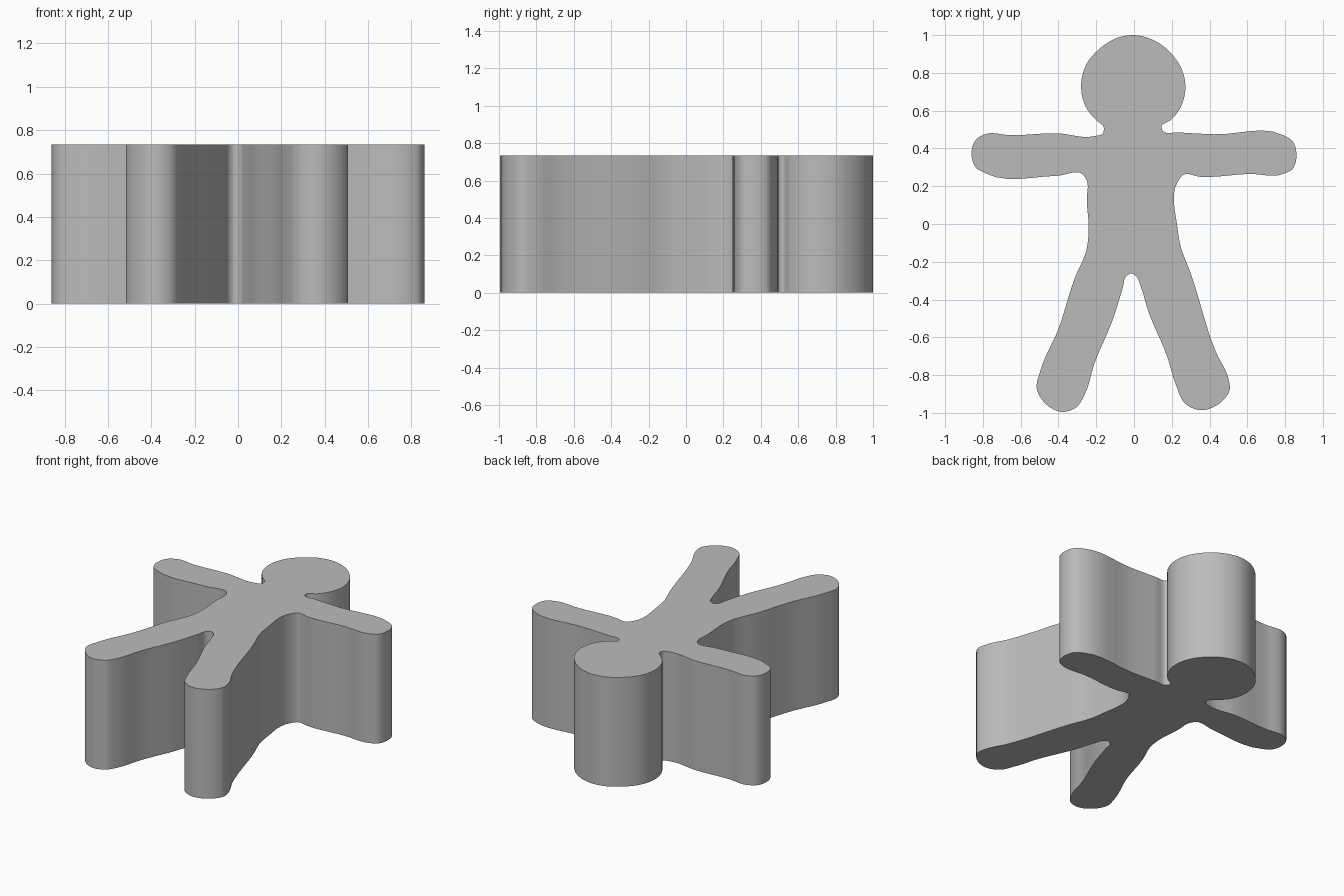
import bpy, bmesh
from mathutils import Vector

if "Cube" in bpy.data.objects:
    bpy.data.objects.remove(bpy.data.objects["Cube"])

HEIGHT = 0.735
STEPS = 6  # samples between neighbouring outline points

# Outline sections, clockwise from the top of the head
HEAD_RIGHT = [(-.01, 1), (.11, .97), (.2, .9), (.26, .8), (.272, .71), (.245, .615),
              (.2, .555), (.145, .512)]
ARM_RIGHT = [(.152, .494), (.24, .485), (.425, .475), (.79, .47), (.838, .44),
             (.86, .37), (.838, .29), (.79, .265), (.61, .265), (.35, .25),
             (.26, .26), (.235, .23)]
LEG_RIGHT = [(.23, -.02), (.245, -.11), (.3, -.26), (.435, -.68), (.5, -.82),
             (.507, -.875), (.475, -.93), (.345, -.985), (.27, -.95), (.225, -.86),
             (.175, -.7), (.075, -.46), (.035, -.33), (.01, -.275)]
LEG_LEFT = [(-.015, -.262), (-.04, -.275), (-.06, -.34), (-.11, -.5), (-.21, -.74),
            (-.26, -.9), (-.305, -.97), (-.38, -.995), (-.47, -.95), (-.515, -.87),
            (-.495, -.775), (-.4, -.555), (-.315, -.29), (-.25, -.13), (-.24, -.04)]
ARM_LEFT = [(-.25, .13), (-.25, .23), (-.27, .262), (-.41, .255), (-.79, .27),
            (-.838, .3), (-.86, .37), (-.838, .445), (-.79, .475), (-.655, .47),
            (-.405, .48), (-.21, .465), (-.165, .48)]
HEAD_LEFT = [(-.16, .51), (-.2, .55), (-.25, .61), (-.28, .72), (-.255, .84),
             (-.18, .93), (-.09, .985)]


def smooth_loop(points):
    """Closed smooth curve through points, tangents weighted by spacing."""
    p = [Vector(q) for q in points]
    n = len(p)
    d = [(p[(i + 1) % n] - p[i]).length for i in range(n)]
    tangents = []
    for i in range(n):
        before = (p[i] - p[i - 1]) / d[i - 1]
        after = (p[(i + 1) % n] - p[i]) / d[i]
        tangents.append((before * d[i] + after * d[i - 1]) / (d[i] + d[i - 1]))
    out = []
    for i in range(n):
        j = (i + 1) % n
        for k in range(STEPS):
            t = k / STEPS
            out.append(p[i] * (2*t**3 - 3*t**2 + 1) + p[j] * (3*t**2 - 2*t**3)
                       + tangents[i] * d[i] * (t**3 - 2*t**2 + t)
                       + tangents[j] * d[i] * (t**3 - t**2))
    return out


# Body: the outline extruded straight up
outline = smooth_loop(HEAD_RIGHT + ARM_RIGHT + LEG_RIGHT + LEG_LEFT + ARM_LEFT + HEAD_LEFT)
bm = bmesh.new()
base = bm.faces.new([bm.verts.new((q.x, q.y, 0)) for q in outline])
top = bmesh.ops.extrude_face_region(bm, geom=[base], use_keep_orig=True)
bmesh.ops.translate(bm, vec=(0, 0, HEIGHT),
                    verts=[g for g in top["geom"] if isinstance(g, bmesh.types.BMVert)])
bmesh.ops.recalc_face_normals(bm, faces=bm.faces)
caps = [f for f in bm.faces if len(f.verts) > 4]
bmesh.ops.triangulate(bm, faces=caps)
mesh = bpy.data.meshes.new("figure_cutout")
bm.to_mesh(mesh)
bm.free()

grey = bpy.data.materials.new("plain grey")
grey.diffuse_color = (0.5, 0.5, 0.5, 1)
grey.use_nodes = True
grey.node_tree.nodes["Principled BSDF"].inputs["Base Color"].default_value = grey.diffuse_color
mesh.materials.append(grey)
body = bpy.data.objects.new("figure_cutout", mesh)
bpy.context.collection.objects.link(body)

# Smooth walls, sharp rims
bpy.context.view_layer.objects.active = body
body.select_set(True)
bpy.ops.object.shade_smooth_by_angle(angle=0.6)
